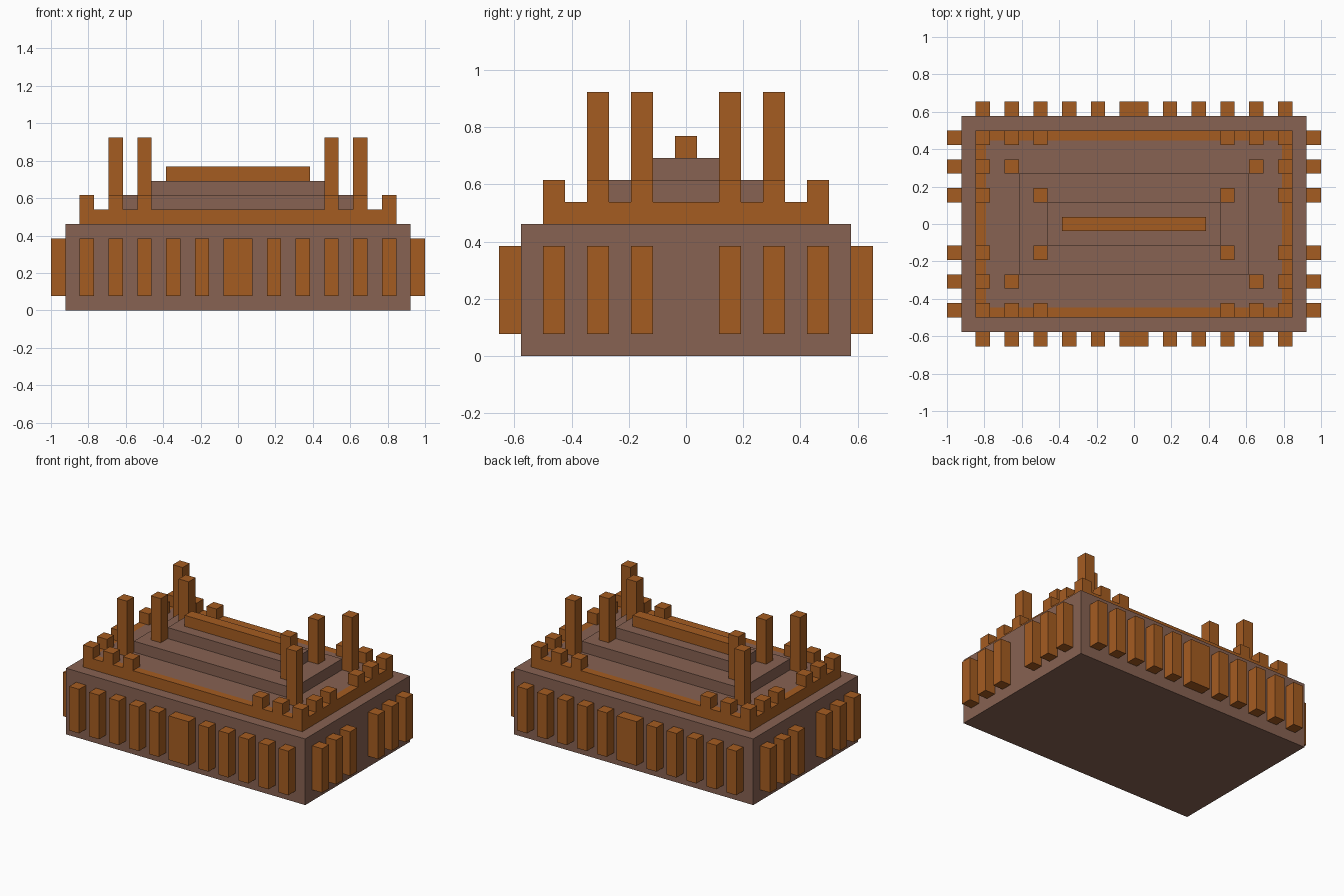
import bpy
import bmesh
from mathutils import Vector

U = 1 / 13  # one building module

cube = bpy.data.objects.get("Cube")
if cube:
    bpy.data.objects.remove(cube, do_unlink=True)


def make_material(name, colour):
    mat = bpy.data.materials.new(name)
    mat.use_nodes = True
    mat.diffuse_color = colour
    mat.node_tree.nodes["Principled BSDF"].inputs["Base Color"].default_value = colour
    return mat


stone = make_material("dull brown", (0.242, 0.122, 0.084, 1))
wood = make_material("orange brown", (0.376, 0.107, 0.0152, 1))


def add_box(bm, centre, size):
    """Add a box; centre is the middle of its bottom, in modules."""
    verts = bmesh.ops.create_cube(bm, size=1)["verts"]
    for v in verts:
        v.co = Vector((centre[0] + v.co.x * size[0],
                       centre[1] + v.co.y * size[1],
                       centre[2] + (v.co.z + 0.5) * size[2])) * U


def finish(name, bm, *materials):
    mesh = bpy.data.meshes.new(name)
    bm.to_mesh(mesh)
    bm.free()
    for mat in materials:
        mesh.materials.append(mat)
    obj = bpy.data.objects.new(name, mesh)
    bpy.context.collection.objects.link(obj)
    return obj


def block(name, size, z, mat):
    bm = bmesh.new()
    add_box(bm, (0, 0, z), size)
    return finish(name, bm, mat)


def mirrored_boxes(name, spots, size, z):
    """Boxes at each (x, y) spot, repeated in all four quadrants."""
    bm = bmesh.new()
    for x, y in spots:
        for sx in (-1, 1):
            for sy in (-1, 1):
                add_box(bm, (sx * x, sy * y, z), size)
    return finish(name, bm, wood)


# Main body and stepped roof
block("body", (24, 15, 6), 0, stone)
block("lower_roof_tier", (16, 7, 1), 7, stone)
block("upper_roof_tier", (12, 3, 1), 8, stone)
block("roof_ridge", (10, 1, 1), 9, wood)

# Terrace slab: wooden rim around an inset stone floor
bm = bmesh.new()
add_box(bm, (0, 0, 6), (22, 13, 1))
bm.normal_update()
top = max(bm.faces, key=lambda f: f.normal.z)
bmesh.ops.inset_individual(bm, faces=[top], thickness=U)
top.material_index = 1
finish("terrace", bm, wood, stone)

# Wall slats
mirrored_boxes("long_wall_slats", [(x + 0.5, 8) for x in range(2, 11, 2)],
               (1, 1, 4), 1)
mirrored_boxes("end_wall_slats", [(12.5, y) for y in (2, 4, 6)], (1, 1, 4), 1)
bm = bmesh.new()
for side in (-1, 1):
    add_box(bm, (0, 8 * side, 1), (2, 1, 4))
finish("centre_wall_slats", bm, wood)

# Battlements on the rim, and corner towers
mirrored_boxes("battlements",
               [(10.5, 6), (8.5, 6), (6.5, 6), (10.5, 4), (10.5, 2)], (1, 1, 1), 7)
mirrored_boxes("outer_towers", [(8.5, 4)], (1, 1, 5), 7)
mirrored_boxes("inner_towers", [(6.5, 2)], (1, 1, 4), 8)
